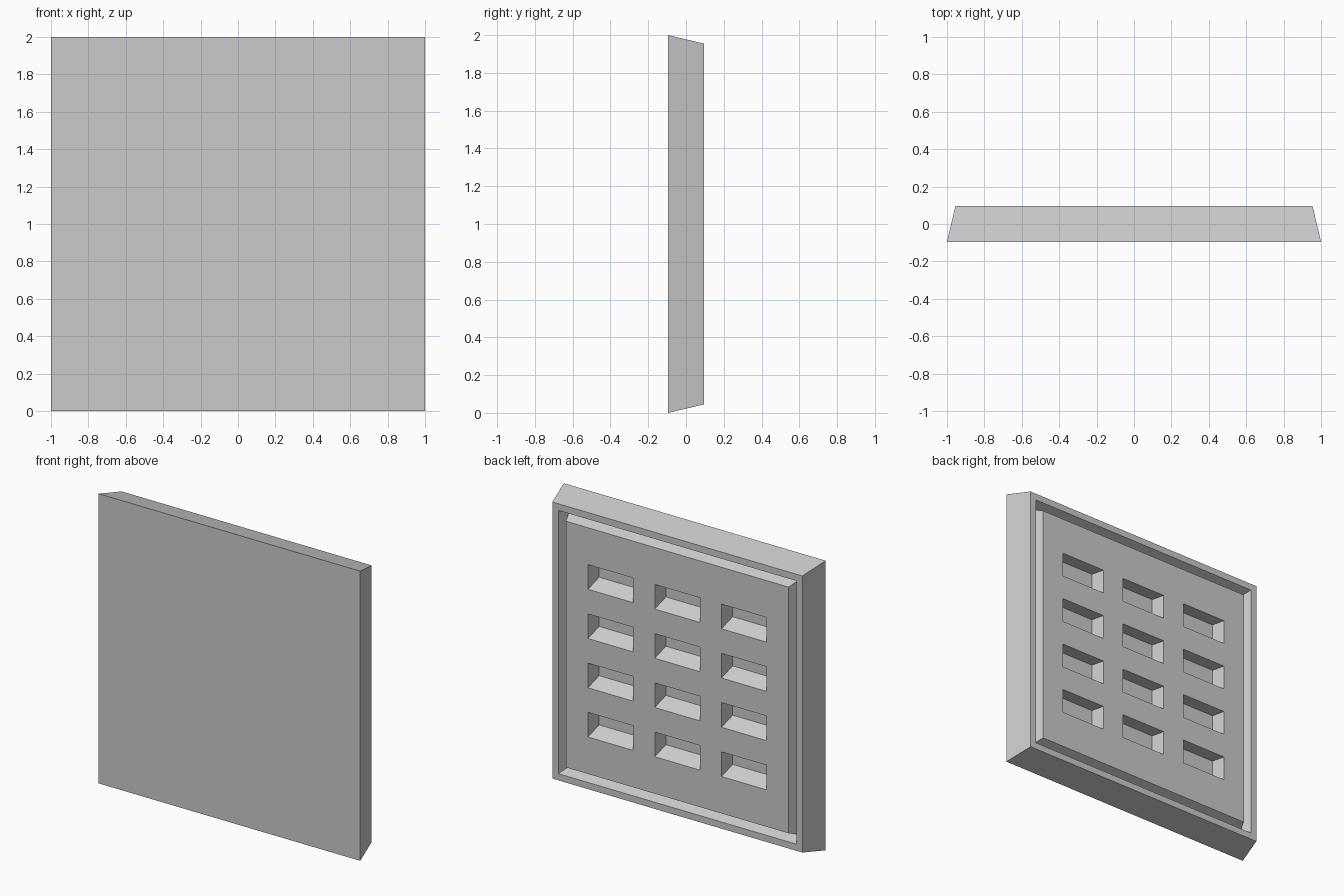
import bpy, bmesh

if "Cube" in bpy.data.objects:
    bpy.data.objects.remove(bpy.data.objects["Cube"])

BACK = 0.095


def rect(x, z0, z1, y, cx=0.0):
    """Rectangle of half width x around cx, from z0 to z1, at depth y."""
    return [(cx - x, y, z0), (cx + x, y, z0), (cx + x, y, z1), (cx - x, y, z1)]


def loft(bm, rings):
    """Skin a row of rectangles and cap both ends."""
    loops = [[bm.verts.new(p) for p in r] for r in rings]
    for a, b in zip(loops, loops[1:]):
        for i in range(4):
            j = (i + 1) % 4
            bm.faces.new((a[i], a[j], b[j], b[i]))
    bm.faces.new(loops[0])
    bm.faces.new(loops[-1])


def make(name, bm):
    bmesh.ops.recalc_face_normals(bm, faces=bm.faces)
    me = bpy.data.meshes.new(name)
    bm.to_mesh(me)
    bm.free()
    ob = bpy.data.objects.new(name, me)
    bpy.context.collection.objects.link(ob)
    return ob


# tapered slab with a V groove running around its back face
bm = bmesh.new()
profile = [(1.0, -BACK), (0.955, BACK), (0.909, BACK), (0.88, BACK - 0.075), (0.85, BACK)]
loft(bm, [rect(h, 1 - h, 1 + h, y) for h, y in profile])
panel = make("wall_panel", bm)

# grid of pockets with sloping sills
bm = bmesh.new()
for cx in (-0.51, 0.0, 0.51):
    for row in range(4):
        cz = 0.49 + 0.34 * row
        lo, hi = cz - 0.085, cz + 0.085
        loft(bm, [rect(0.172, lo, hi, BACK + 0.03, cx),
                  rect(0.172, lo, hi, BACK, cx),
                  rect(0.150, lo + 0.055, hi, BACK - 0.09, cx)])
cutter = make("pocket_cutter", bm)
cutter.hide_render = True

# carve the pockets
mod = panel.modifiers.new("pockets", 'BOOLEAN')
mod.operation = 'DIFFERENCE'
mod.solver = 'EXACT'
mod.object = cutter
bpy.context.view_layer.objects.active = panel
bpy.ops.object.modifier_apply(modifier=mod.name)
bpy.data.objects.remove(cutter)
